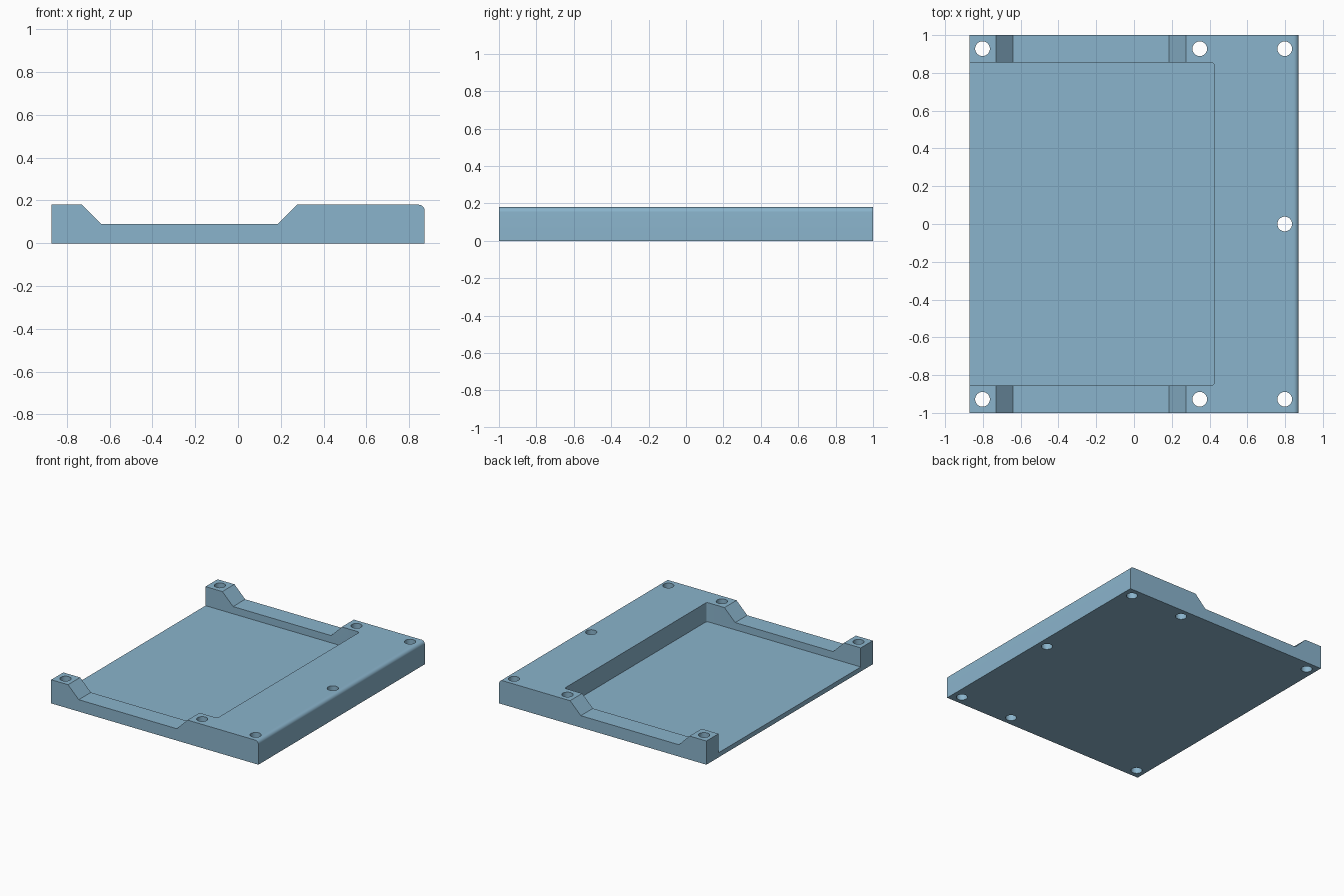
import bpy, bmesh, math

if "Cube" in bpy.data.objects:
    bpy.data.objects.remove(bpy.data.objects["Cube"])

mat = bpy.data.materials.new("steel blue")
mat.diffuse_color = (0.255, 0.456, 0.604, 1)
mat.use_nodes = True
mat.node_tree.nodes["Principled BSDF"].inputs["Base Color"].default_value = mat.diffuse_color


def prism(name, points, direction):
    """Extrude a closed outline of 3D points along a direction."""
    bm = bmesh.new()
    face = bm.faces.new([bm.verts.new(p) for p in points])
    ext = bmesh.ops.extrude_face_region(bm, geom=[face])
    verts = [v for v in ext["geom"] if isinstance(v, bmesh.types.BMVert)]
    bmesh.ops.translate(bm, verts=verts, vec=direction)
    bmesh.ops.recalc_face_normals(bm, faces=bm.faces[:])
    mesh = bpy.data.meshes.new(name)
    bm.to_mesh(mesh)
    bm.free()
    mesh.materials.append(mat)
    obj = bpy.data.objects.new(name, mesh)
    bpy.context.collection.objects.link(obj)
    return obj


def arc(cx, cy, r, start, end, n):
    """Points along a circular arc, angles in degrees."""
    angles = [math.radians(start + (end - start) * i / n) for i in range(n + 1)]
    return [(cx + r * math.cos(a), cy + r * math.sin(a)) for a in angles]


def cut(target, cutter):
    mod = target.modifiers.new(cutter.name, "BOOLEAN")
    mod.operation = "DIFFERENCE"
    mod.solver = "EXACT"
    mod.object = cutter
    bpy.context.view_layer.objects.active = target
    bpy.ops.object.modifier_apply(modifier=mod.name)
    bpy.data.objects.remove(cutter)


X, Y, TOP, LOW, FLOOR = 0.872, 1.0, 0.18, 0.09, 0.035

# Tray body: side profile with lowered rails and a rounded front lip
R = 0.027
profile = [(-X, 0), (X, 0)] + arc(X - R, TOP - R, R, 0, 90, 8)
profile += [(0.275, TOP), (0.185, LOW), (-0.64, LOW), (-0.73, TOP), (-X, TOP)]
tray = prism("tray", [(x, -Y, z) for x, z in profile], (0, 2 * Y, 0))

# Recess, open on the left edge, with small inner corner radii
PX, PY, C = 0.424, 0.855, 0.014
outline = [(-1, -PY)] + arc(PX - C, -PY + C, C, -90, 0, 5)
outline += arc(PX - C, PY - C, C, 0, 90, 5) + [(-1, PY)]
cut(tray, prism("recess", [(x, y, FLOOR) for x, y in outline], (0, 0, 0.4)))

# Screw holes through the full height
holes = [(x, s * 0.928) for x in (-0.802, 0.348, 0.798) for s in (-1, 1)]
for hx, hy in holes + [(0.798, 0)]:
    ring = arc(hx, hy, 0.039, 0, 360, 32)[:-1]
    cut(tray, prism("hole", [(x, y, -0.1) for x, y in ring], (0, 0, 0.5)))

# Smooth the rounded lip and hole walls, keep the other edges sharp
bpy.ops.object.select_all(action="DESELECT")
tray.select_set(True)
bpy.context.view_layer.objects.active = tray
bpy.ops.object.shade_smooth_by_angle(angle=math.radians(30))
